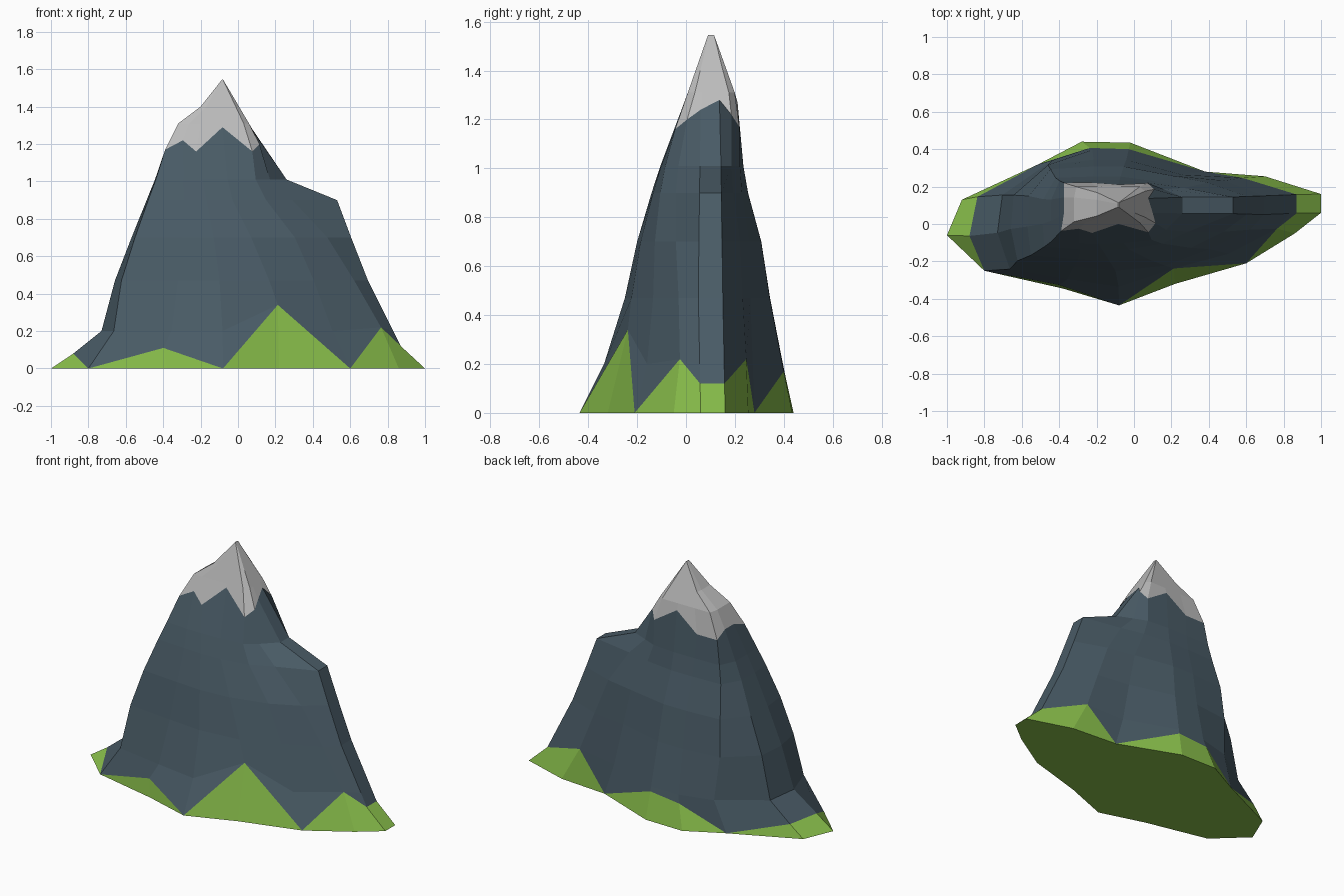
import bpy, bmesh

if "Cube" in bpy.data.objects:
    bpy.data.objects.remove(bpy.data.objects["Cube"])

# One row per column round the mountain (counter-clockwise from the right end):
# foot x, foot y, grass height, snow line height
COLUMNS = [
    (1, .06, .12, 1.24), (1, .16, .12, 1.28), (.7, .255, .22, 1.22),
    (.38, .28, 0, 1.17), (-.02, .435, .17, 1.27), (-.28, .44, .15, 1.16),
    (-.51, .32, 0, 1.16), (-.92, .13, .08, 1.20), (-1, -.06, .08, 1.20),
    (-.8, -.25, 0, 1.17), (-.38, -.345, .11, 1.22), (-.08, -.435, 0, 1.16),
    (.22, -.32, .34, 1.29), (.6, -.21, 0, 1.16), (.86, -.05, .22, 1.20)]
# Boxier outline reached near the summit, in units of the half extents
SUMMIT = [(1, -.4), (1, .4), (1, .75), (.8, 1), (0, 1), (-.5, 1), (-.95, 1),
          (-1, .4), (-1, -.3), (-1, -.95), (-.75, -1), (-.5, -1), (0, -1),
          (.8, -1), (1, -.7)]
# Silhouettes as (z, extent); RIDGE is the shoulder, RIGHT the main body
LEFT = [(0, -1), (.08, -.88), (.2, -.73), (.5, -.65), (1.02, -.44),
        (1.13, -.41), (1.31, -.32), (1.4, -.2), (1.545, -.085)]
RIDGE = [(0, 1), (.12, .87), (.5, .68), (.9, .53), (1.01, .26), (1.24, .1), (1.545, -.08)]
RIGHT = [(0, 1), (.12, .9), (.5, .66), (.7, .5), (.9, .25), (1.01, .16), (1.24, .1), (1.545, -.08)]
FRONT = [(0, -.435), (.31, -.28), (.47, -.25), (.7, -.2), (.97, -.12), (1.26, -.01), (1.545, .09)]
BACK = [(0, .435), (.17, .4), (.42, .35), (.69, .31), (.95, .24), (1.28, .21), (1.545, .115)]
PEAK_X = -.083
RIDGE_SHARE = {0: 1, 1: 1, 2: .3, 14: .25}   # columns that follow the shoulder
LEAN = {10: -.07, 12: .065, 14: .05}         # sideways lean of the grass tips


def at(profile, z):
    for (z0, a), (z1, b) in zip(profile, profile[1:]):
        if z <= z1:
            return a + (b - a) * (z - z0) / (z1 - z0)
    return profile[-1][1]


def point(i, z):
    x, y, g = COLUMNS[i][:3]
    su, sv = SUMMIT[i]
    t = min(1, z / 1.2)
    u = (x - PEAK_X) / (1 - PEAK_X if x > PEAK_X else 1 + PEAK_X)
    wu = t ** (1 if i == 6 else .35 if su < -.9 else 3)
    wv = t ** (.45 if 3 < i < 13 else 1.5)
    u += (su - u) * wu
    v = y / .435 + (sv - y / .435) * wv
    l, r, f, b = (at(p, z) for p in (LEFT, RIGHT, FRONT, BACK))
    r += (at(RIDGE, z) - r) * RIDGE_SHARE.get(i, 0)
    px = PEAK_X + u * (r - PEAK_X if u > 0 else PEAK_X - l)
    py = (f + b) / 2 + v * (b - f) / 2
    if i in LEAN:
        px += at([(0, 0), (g, LEAN[i]), (.9, 0)], z)
    if i < 2:   # narrow crest of the shoulder
        py = at([(0, y), (.5, .05 + .1 * i), (1.24, .06 + .08 * i), (1.545, .09 + .025 * i)], z)
    return (px, py, z)


def band(name, rings, color=None, bottom=False, top=False):
    bm = bmesh.new()
    n = len(COLUMNS)
    rows = [[bm.verts.new(point(i, ring(COLUMNS[i]))) for i in range(n)] for ring in rings]
    for lo, hi in zip(rows, rows[1:]):
        for i in range(n):
            j = (i + 1) % n
            bm.faces.new((lo[i], lo[j], hi[j], hi[i]))
    if bottom:
        bm.faces.new(rows[0][::-1])
    if top:
        bm.faces.new(rows[-1])
    bmesh.ops.remove_doubles(bm, verts=bm.verts[:], dist=.0005)
    mesh = bpy.data.meshes.new(name)
    bm.to_mesh(mesh)
    bm.free()
    obj = bpy.data.objects.new(name, mesh)
    bpy.context.collection.objects.link(obj)
    if color:
        mat = bpy.data.materials.new(name)
        mat.diffuse_color = color
        mat.use_nodes = True
        mat.node_tree.nodes["Principled BSDF"].inputs["Base Color"].default_value = mat.diffuse_color
        mesh.materials.append(mat)
    return obj


def level(z):
    return lambda c: z


def grass_line(c):
    return c[2]


def snow_line(c):
    return c[3]


# Grassy foot with zigzag upper edge and closed underside
band("grass_foot", [level(0), grass_line], (.25, .52, .07, 1), bottom=True)
# Rock slopes between the grass and the snow
band("rock_slopes", [grass_line, lambda c: max(c[2], .2), level(.47), level(.7),
                     level(.9), level(1.01), snow_line], (.067, .105, .133, 1))
# Snow cap with zigzag lower edge
band("snow_cap", [snow_line, level(1.31), level(1.4), level(1.545)], (.5, .5, .5, 1), top=True)
